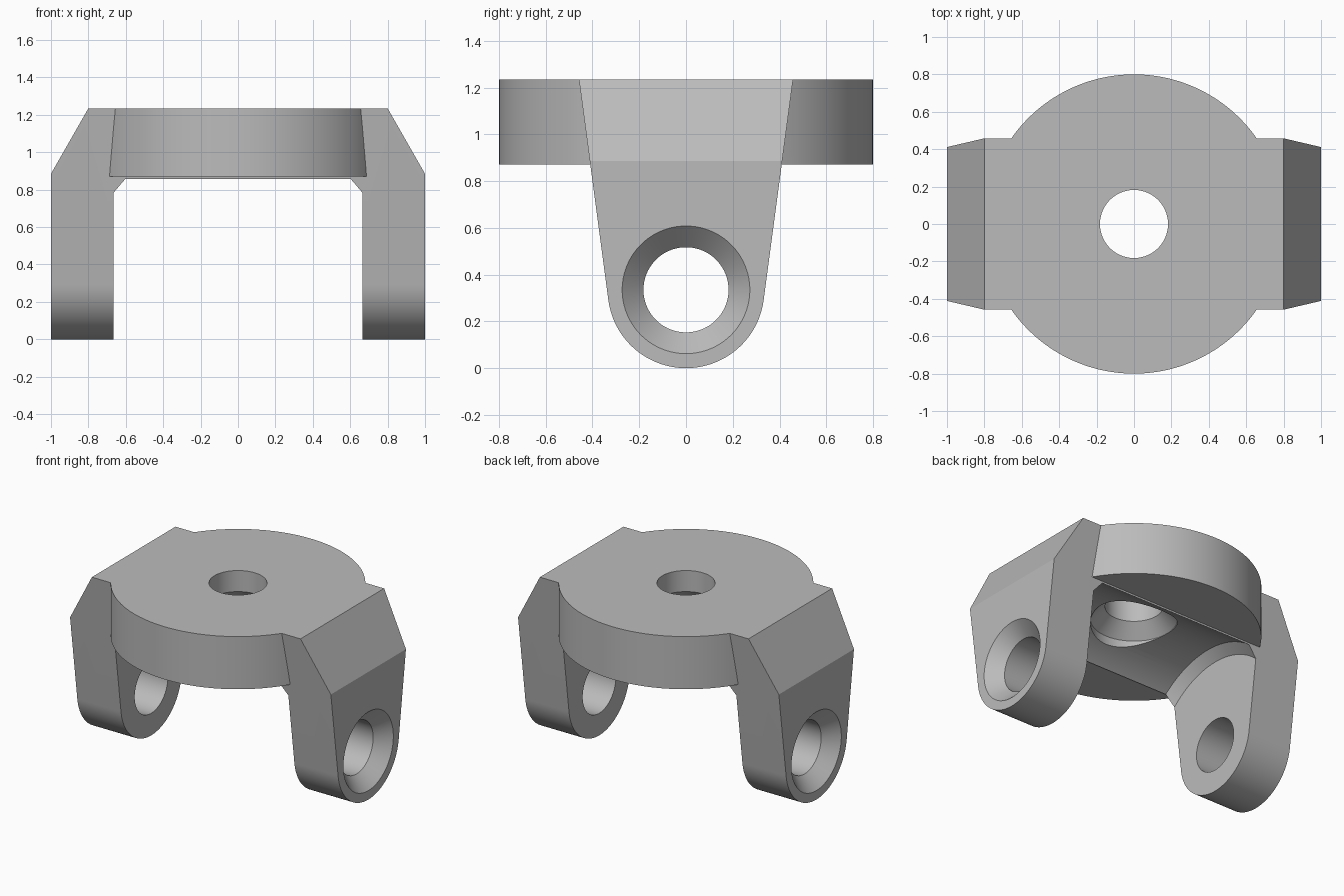
import bpy, bmesh, math
from mathutils import Matrix, Vector

cube = bpy.data.objects.get("Cube")
if cube:
    bpy.data.objects.remove(cube)

PIVOT_Z = 0.335      # hinge axis height
TOP_Z = 1.235
EAR_R = 0.335
HOLE_R, SINK_R = 0.182, 0.273
SINK = SINK_R - HOLE_R

grey = bpy.data.materials.new("plain grey")
grey.use_nodes = True
colour = (0.5, 0.5, 0.5, 1)
grey.diffuse_color = colour
grey.node_tree.nodes["Principled BSDF"].inputs["Base Color"].default_value = colour


def finish(name, bm):
    bmesh.ops.recalc_face_normals(bm, faces=bm.faces)
    mesh = bpy.data.meshes.new(name)
    bm.to_mesh(mesh)
    bm.free()
    obj = bpy.data.objects.new(name, mesh)
    bpy.context.collection.objects.link(obj)
    mesh.materials.append(grey)
    return obj


def lathe(name, profile, matrix, segments=128):
    """Solid of revolution about local z from (height, radius) pairs."""
    bm = bmesh.new()
    rings = []
    for h, r in profile:
        angles = [2 * math.pi * i / segments for i in range(segments)]
        rings.append([bm.verts.new((r * math.cos(a), r * math.sin(a), h)) for a in angles])
    for low, high in zip(rings, rings[1:]):
        for i in range(segments):
            j = (i + 1) % segments
            bm.faces.new((low[i], low[j], high[j], high[i]))
    bm.faces.new(rings[0])
    bm.faces.new(rings[-1])
    bm.transform(matrix)
    return finish(name, bm)


def combine(target, tool, operation):
    tool.hide_render = True
    mod = target.modifiers.new(operation, "BOOLEAN")
    mod.operation = operation
    mod.solver = "EXACT"
    mod.object = tool
    bpy.context.view_layer.objects.active = target
    bpy.ops.object.modifier_apply(modifier=mod.name)
    bpy.data.objects.remove(tool)


# Tapered ear outline, rounded at the bottom, extruded across the full width
tilt = math.atan(0.12 / 0.9)
half_top = (EAR_R + math.sin(tilt) * (TOP_Z - PIVOT_Z)) / math.cos(tilt)
outline = [(-half_top, TOP_Z), (half_top, TOP_Z)]
steps = 64
for i in range(steps + 1):
    a = -tilt - (math.pi - 2 * tilt) * i / steps
    outline.append((EAR_R * math.cos(a), PIVOT_Z + EAR_R * math.sin(a)))
bm = bmesh.new()
face = bm.faces.new([bm.verts.new((-1, y, z)) for y, z in outline])
ext = bmesh.ops.extrude_face_region(bm, geom=[face])
moved = [g for g in ext["geom"] if isinstance(g, bmesh.types.BMVert)]
bmesh.ops.translate(bm, vec=(2, 0, 0), verts=moved)

# Sloped shoulders
for side in (-1, 1):
    cut = bmesh.ops.bisect_plane(
        bm, geom=bm.verts[:] + bm.edges[:] + bm.faces[:],
        plane_co=(side * 0.8, 0, TOP_Z), plane_no=Vector((side * 0.35, 0, 0.2)).normalized(),
        clear_outer=True)
    rim = [g for g in cut["geom_cut"] if isinstance(g, bmesh.types.BMEdge)]
    bmesh.ops.holes_fill(bm, edges=[e for e in rim if e.is_boundary], sides=0)
yoke = finish("yoke", bm)

# Round top plate
plate = lathe("top_plate", [(0.87, 0.8), (TOP_Z, 0.8)], Matrix.Identity(4), 160)
combine(yoke, plate, "UNION")

# Swing clearance between the arms, with chamfered ends
along_x = Matrix.Translation((0, 0, PIVOT_Z)) @ Matrix.Rotation(math.pi / 2, 4, "Y")
clearance = lathe("swing_cutter", [(-0.665, 0.6), (-0.602, 0.663), (0.602, 0.663), (0.665, 0.6)], along_x)
combine(yoke, clearance, "DIFFERENCE")

# Countersunk pin holes, one in each arm
for side in (-1, 1):
    turn = Matrix.Translation((0, 0, PIVOT_Z)) @ Matrix.Rotation(side * math.pi / 2, 4, "Y")
    pin = lathe("pin_cutter", [(0.5, HOLE_R), (1 - SINK, HOLE_R), (1, SINK_R), (1.1, SINK_R)], turn)
    combine(yoke, pin, "DIFFERENCE")

# Centre hole, countersunk from below
roof = PIVOT_Z + 0.663
centre = lathe("centre_cutter", [(0.6, SINK_R), (roof, SINK_R), (roof + SINK, HOLE_R), (1.4, HOLE_R)],
               Matrix.Identity(4))
combine(yoke, centre, "DIFFERENCE")

# Smooth curves, crisp edges
bpy.ops.object.select_all(action="DESELECT")
yoke.select_set(True)
bpy.context.view_layer.objects.active = yoke
bpy.ops.object.shade_smooth_by_angle(angle=math.radians(25))
